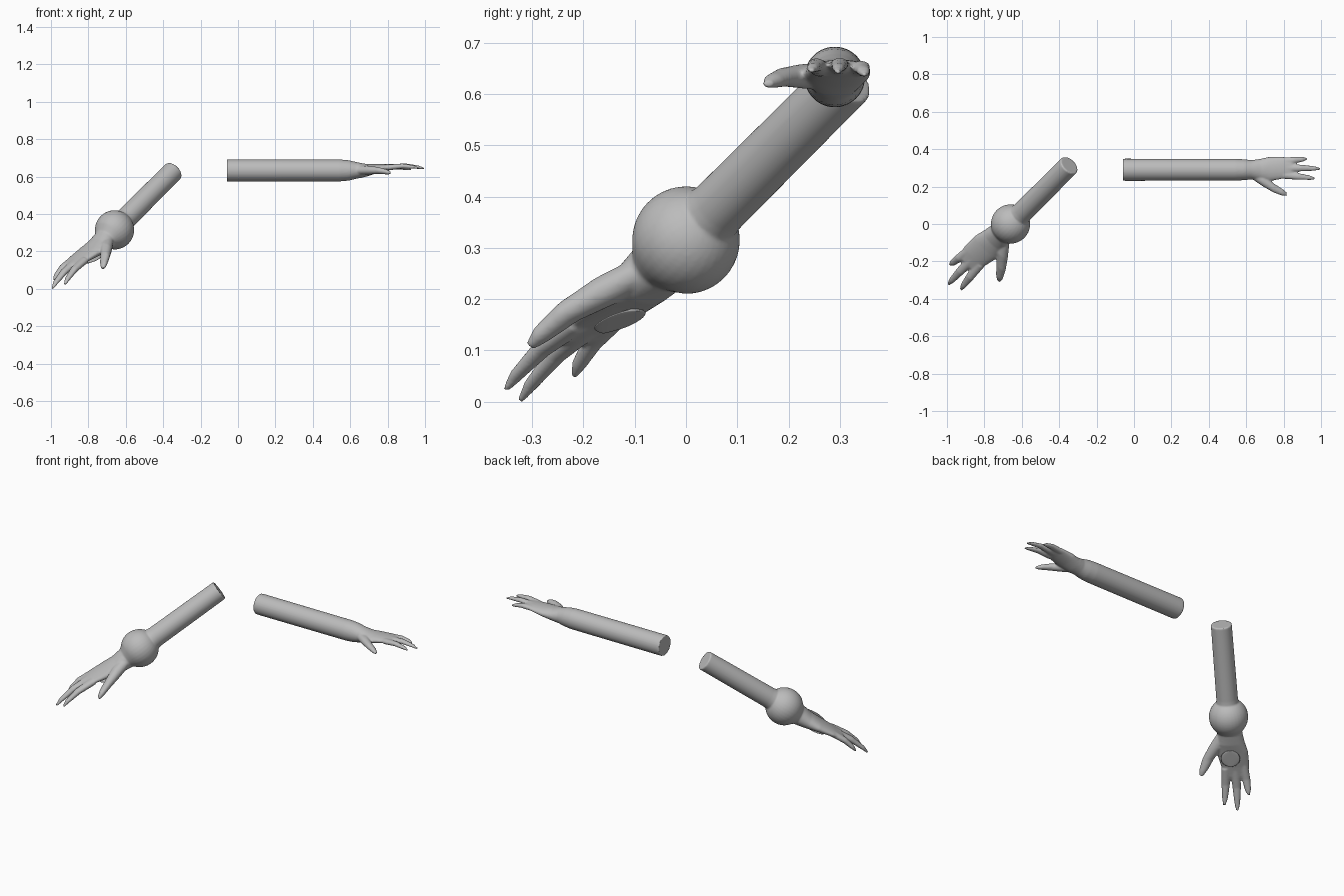
import bpy, bmesh, math
from mathutils import Vector

cube = bpy.data.objects.get("Cube")
if cube:
    bpy.data.objects.remove(cube)

grey = bpy.data.materials.new("plain grey")
grey.use_nodes = True
COLOUR = (0.5, 0.5, 0.5, 1)
grey.diffuse_color = COLOUR
grey.node_tree.nodes["Principled BSDF"].inputs["Base Color"].default_value = COLOUR

# Rows are: along, across, up, half width, half thickness
PALM = [(0.09, 0, 0, 0.066, 0.058), (0.15, 0, 0, 0.075, 0.046),
        (0.21, 0.005, 0.008, 0.084, 0.035), (0.30, 0.014, 0.02, 0.076, 0.023),
        (0.36, 0.012, 0.026, 0.066, 0.016), (0.38, 0.012, 0.026, 0.045, 0.008)]

# Finger rows are: along, across, up, radius
DIGITS = [
    [(0.28, 0.055, 0.018, 0.026), (0.38, 0.066, 0.024, 0.023), (0.44, 0.072, 0.014, 0.017), (0.468, 0.075, 0.005, 0.007)],
    [(0.32, 0.012, 0.022, 0.028), (0.43, 0.012, 0.031, 0.023), (0.52, 0.009, 0.022, 0.016), (0.56, 0.007, 0.012, 0.007)],
    [(0.31, -0.036, 0.02, 0.027), (0.41, -0.046, 0.03, 0.023), (0.49, -0.055, 0.023, 0.016), (0.525, -0.06, 0.014, 0.007)],
    [(0.10, -0.03, 0, 0.04), (0.17, -0.075, 0.002, 0.042), (0.24, -0.125, 0, 0.032),
     (0.30, -0.155, -0.01, 0.024), (0.33, -0.168, -0.018, 0.012)],
]


def loft(bm, rows, place, sides=32):
    """Closed tube through elliptical sections."""
    rings = []
    for d, u, n, hw, hn in rows:
        angles = [2 * math.pi * i / sides for i in range(sides)]
        rings.append([bm.verts.new(place(d, u + hw * math.cos(a), n + hn * math.sin(a)))
                      for a in angles])
    for low, high in zip(rings, rings[1:]):
        for i in range(sides):
            j = (i + 1) % sides
            bm.faces.new((low[i], low[j], high[j], high[i]))
    bm.faces.new(rings[0][::-1])
    bm.faces.new(rings[-1])


def finish(bm, name):
    bmesh.ops.recalc_face_normals(bm, faces=bm.faces)
    mesh = bpy.data.meshes.new(name)
    bm.to_mesh(mesh)
    bm.free()
    mesh.materials.append(grey)
    for poly in mesh.polygons:
        poly.use_smooth = True
    obj = bpy.data.objects.new(name, mesh)
    bpy.context.collection.objects.link(obj)
    return obj


def make_arm(name, place, forearm):
    bm = bmesh.new()
    loft(bm, forearm + PALM, place)
    for digit in DIGITS:
        loft(bm, [(d, u, n, r, r * 0.75) for d, u, n, r in digit], place, 16)
    obj = finish(bm, name)
    # Fuse the digits into the palm
    fuse = obj.modifiers.new("fuse", "REMESH")
    fuse.mode = "VOXEL"
    fuse.voxel_size = 0.005
    fuse.use_smooth_shade = True
    soften = obj.modifiers.new("soften", "SMOOTH")
    soften.factor = 0.5
    soften.iterations = 4
    return obj


def frame(origin, along, across, up, scale):
    o, a, c, n = (Vector(v) for v in (origin, along, across, up))
    a, c, n = a.normalized() * scale, c.normalized() * scale, n.normalized() * scale
    return lambda d, u, h: o + a * d + c * u + n * h


# Straight outstretched left arm
left = frame((0.56, 0.29, 0.633), (1, 0, 0), (0, 1, 0), (0, 0, 1), 0.78)
make_arm("left_arm", left, [(-0.795, 0, 0, 0.076, 0.076), (-0.02, 0, 0, 0.075, 0.075),
                            (0.04, 0, 0, 0.071, 0.07)])

# Lowered right arm with a rounded gauntlet at the wrist
right = frame((-0.66, 0, 0.315), (-1, -1, -1), (-1, 1, 0), (-1, -1, 2), 1)
R = 0.105
bulb = [(-R * math.cos(t), 0, 0, R * math.sin(t), R * math.sin(t))
        for t in (math.radians(a) for a in range(35, 131, 8))]
make_arm("right_arm", right, [(-0.545, 0, 0, 0.056, 0.056), (-0.11, 0, 0, 0.058, 0.058)] + bulb)

# Round palm plate
bm = bmesh.new()
loft(bm, [(0.235 + 0.052 * math.cos(t), -0.005, -0.026 + 0.01 * math.cos(t),
           0.052 * math.sin(t), 0.004) for t in
          (math.radians(a) for a in range(175, 0, -10))], right, 16)
finish(bm, "palm_plate")
